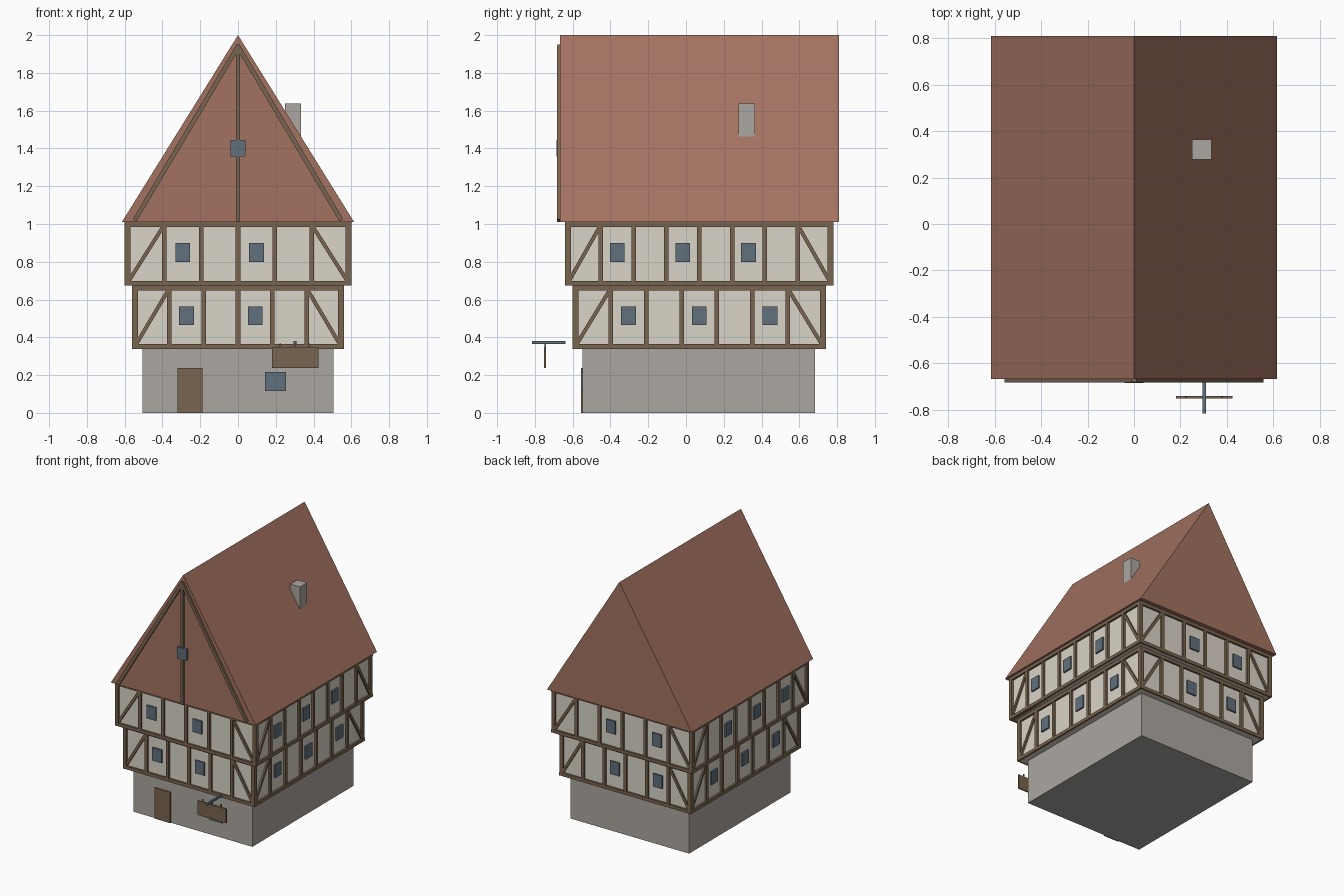
import bpy, bmesh
from mathutils import Vector, Matrix

cube = bpy.data.objects.get("Cube")
if cube:
    bpy.data.objects.remove(cube, do_unlink=True)


def material(name, color):
    m = bpy.data.materials.new(name)
    m.use_nodes = True
    rgba = (*color, 1)
    m.diffuse_color = rgba
    bsdf = next(n for n in m.node_tree.nodes if n.type == 'BSDF_PRINCIPLED')
    bsdf.inputs["Base Color"].default_value = rgba
    bsdf.inputs["Roughness"].default_value = 0.9
    return m


ROOF = material("clay_red", (0.37, 0.17, 0.12))
PLASTER = material("plaster_white", (0.70, 0.66, 0.58))
TIMBER = material("timber_brown", (0.19, 0.13, 0.08))
STONE = material("stone_grey", (0.41, 0.38, 0.35))
GLASS = material("slate_blue", (0.12, 0.16, 0.20))


def finish(name, bm, mat):
    mesh = bpy.data.meshes.new(name)
    bm.to_mesh(mesh)
    bm.free()
    mesh.materials.append(mat)
    obj = bpy.data.objects.new(name, mesh)
    bpy.context.collection.objects.link(obj)
    return obj


def add_bar(bm, a, b, normal, width, depth):
    """Bar from a to b, half sunk into the wall, standing out by depth."""
    a, b, n = Vector(a), Vector(b), Vector(normal)
    run = b - a
    side = n.cross(run.normalized())
    m = Matrix((run, side * width, n * depth * 2)).transposed().to_4x4()
    m.translation = (a + b) / 2
    bmesh.ops.create_cube(bm, size=1, matrix=m)


def box(name, x, y, z, mat):
    bm = bmesh.new()
    size = (x[1] - x[0], y[1] - y[0], z[1] - z[0])
    mid = (sum(x) / 2, sum(y) / 2, sum(z) / 2)
    bmesh.ops.create_cube(bm, size=1,
                          matrix=Matrix.Translation(mid) @ Matrix.Diagonal((*size, 1)))
    return finish(name, bm, mat)


def timber_wall(name, centre, along, normal, half, z0, z1, bays):
    """Timber frame and windows for one wall of a storey."""
    along, normal = Vector(along), Vector(normal)
    up = Vector((0, 0, 1))

    def at(u, z):
        return centre + along * u + up * z

    frame = bmesh.new()
    step = 2 * half / bays
    # sill and top plate
    for z in (z0 + 0.0125, z1 - 0.0125):
        add_bar(frame, at(-half - 0.015, z), at(half + 0.015, z), normal, 0.025, 0.015)
    # posts, wider at the corners
    for i in range(bays + 1):
        u = -half + i * step
        width = 0.03 if i in (0, bays) else 0.024
        add_bar(frame, at(u, z0 + 0.001), at(u, z1 - 0.001), normal, width, 0.0145)
    # diagonal braces in the end bays
    for s in (-1, 1):
        add_bar(frame, at(s * half, z0 + 0.014), at(s * (half - step), z1 - 0.014),
                normal, 0.02, 0.012)
    finish(name + "_timbers", frame, TIMBER)

    # windows in every other bay
    panes = bmesh.new()
    for i in range(1, bays - 1, 2):
        u = -half + (i + 0.5) * step
        mid = z0 + 0.175
        add_bar(panes, at(u, mid - 0.05), at(u, mid + 0.05), normal, 0.078, 0.012)
    finish(name + "_windows", panes, GLASS)


def storey(name, hx, hy, z0, z1, side_bays):
    box(name + "_walls", (-hx, hx), (YC - hy, YC + hy), (z0, z1), PLASTER)
    for s, label in ((-1, "front"), (1, "back")):
        timber_wall(f"{name}_{label}", Vector((0, YC + s * hy, 0)), (1, 0, 0),
                    (0, s, 0), hx, z0, z1, 6)
    for s, label in ((1, "left"), (-1, "right")):
        timber_wall(f"{name}_{label}", Vector((s * hx, YC, 0)), (0, 1, 0),
                    (s, 0, 0), hy, z0, z1, side_bays)


YC = 0.07
EAVE, RIDGE = 1.01, 2.0
ROOF_FRONT = -0.667

# Stone ground floor
box("stone_base", (-0.505, 0.505), (-0.547, 0.683), (0, 0.339), STONE)
box("door", (-0.32, -0.188), (-0.556, -0.54), (0, 0.237), TIMBER)
box("cellar_window", (0.143, 0.255), (-0.556, -0.54), (0.116, 0.217), GLASS)

# Two jettied timber storeys
storey("lower_storey", 0.545, 0.655, 0.339, 0.674, 7)
storey("upper_storey", 0.585, 0.695, 0.674, EAVE, 8)

# Solid gable roof: triangle extruded along y
bm = bmesh.new()
tri = bm.faces.new([bm.verts.new((x, ROOF_FRONT, z))
                    for x, z in ((-0.615, EAVE), (0.615, EAVE), (0, RIDGE))])
ext = bmesh.ops.extrude_face_region(bm, geom=[tri])
bmesh.ops.translate(bm, vec=(0, 0.81 - ROOF_FRONT, 0),
                    verts=[g for g in ext["geom"] if isinstance(g, bmesh.types.BMVert)])
bmesh.ops.recalc_face_normals(bm, faces=bm.faces)
finish("roof", bm, ROOF)

# Gable trim: two rakes and a king post
bm = bmesh.new()
for s in (-1, 1):
    add_bar(bm, (s * 0.547, ROOF_FRONT, 1.02), (0, ROOF_FRONT, 1.94), (0, -1, 0), 0.024, 0.015)
add_bar(bm, (0, ROOF_FRONT, EAVE), (0, ROOF_FRONT, 1.95), (0, -1, 0), 0.022, 0.014)
finish("gable_timbers", bm, TIMBER)
box("attic_window", (-0.04, 0.04), (-0.685, ROOF_FRONT), (1.357, 1.445), GLASS)

# Chimney
box("chimney", (0.25, 0.333), (0.277, 0.364), (1.4, 1.637), STONE)

# Hanging sign
box("sign_board", (0.18, 0.425), (-0.751, -0.741), (0.237, 0.347), TIMBER)
box("sign_arm", (0.295, 0.309), (-0.815, -0.637), (0.366, 0.38), GLASS)
for x, label in ((0.224, "right"), (0.302, "middle"), (0.378, "left")):
    box(f"sign_hanger_{label}", (x - 0.004, x + 0.004), (-0.75, -0.742), (0.34, 0.368), TIMBER)
